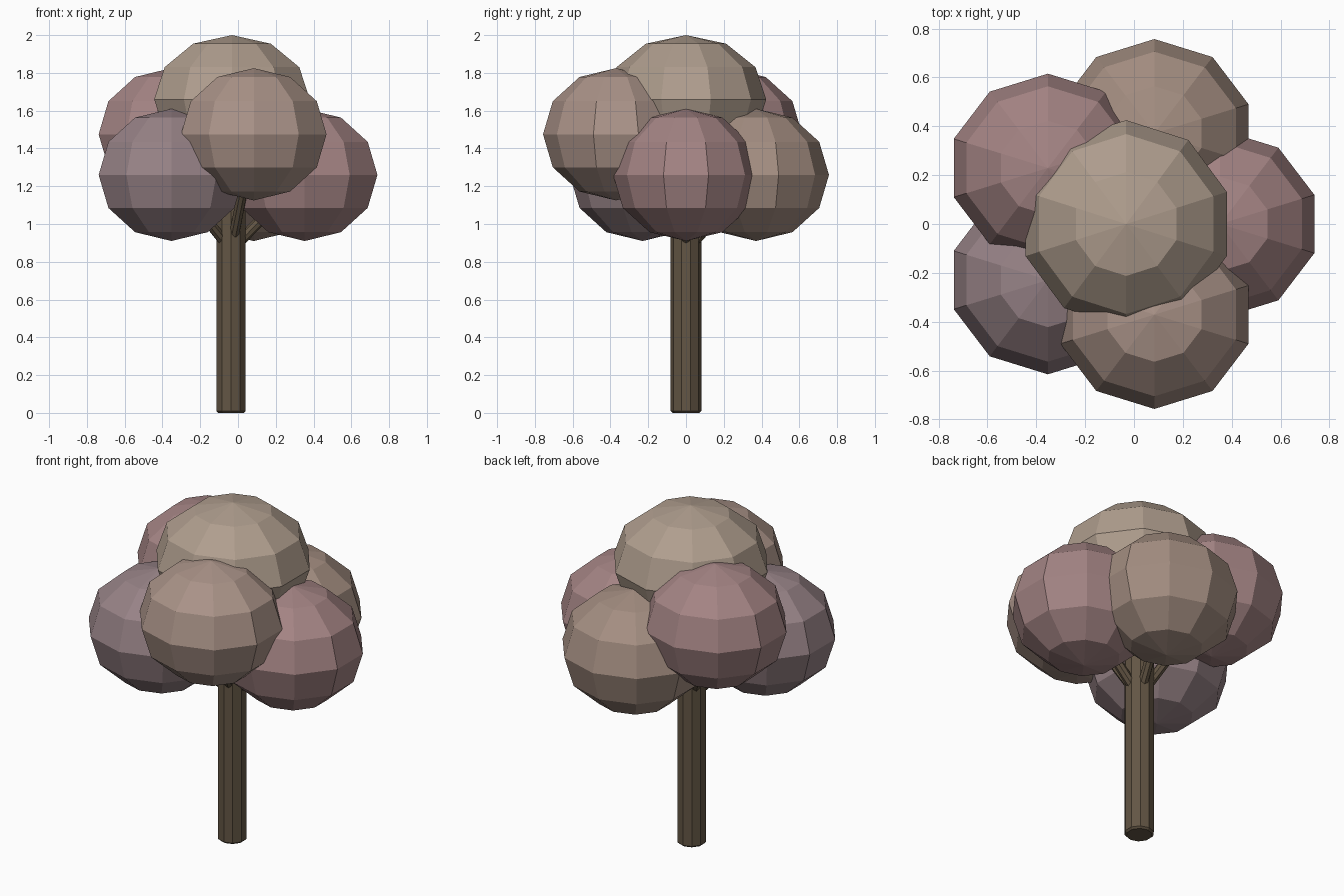
import bpy, bmesh
from math import cos, sin, radians
from mathutils import Vector

if "Cube" in bpy.data.objects:
    bpy.data.objects.remove(bpy.data.objects["Cube"])

AXIS_X = -0.037   # trunk axis, offset so the whole tree is centred


def paint(obj, name, rgb):
    mat = bpy.data.materials.get(name) or bpy.data.materials.new(name)
    mat.diffuse_color = (*rgb, 1)
    mat.use_nodes = True
    mat.node_tree.nodes["Principled BSDF"].inputs["Base Color"].default_value = mat.diffuse_color
    obj.data.materials.append(mat)


def leaf_ball(name, centre, size, rgb):
    bpy.ops.mesh.primitive_uv_sphere_add(segments=10, ring_count=6, radius=1, location=centre)
    obj = bpy.context.object
    obj.name = name
    obj.scale = size
    bpy.ops.object.transform_apply(location=False, rotation=False, scale=True)
    paint(obj, name + "_colour", rgb)


def rod(name, start, end, radius, sides):
    start, end = Vector(start), Vector(end)
    axis = end - start
    bpy.ops.mesh.primitive_cylinder_add(vertices=sides, radius=radius, depth=axis.length,
                                        location=(start + end) / 2)
    obj = bpy.context.object
    obj.name = name
    obj.rotation_euler = axis.to_track_quat('Z', 'Y').to_euler() if axis.xy.length > 1e-4 else (0, 0, 0)
    paint(obj, "bark", (0.125, 0.092, 0.058))
    return obj


# Trunk with a slightly chamfered foot
trunk = rod("trunk", (AXIS_X, 0, 0), (AXIS_X, 0, 1.2), 0.081, 10)
bm = bmesh.new()
bm.from_mesh(trunk.data)
foot = [e for e in bm.edges if all(v.co.z < 0 for v in e.verts)]
bmesh.ops.bevel(bm, geom=foot, offset=0.01, segments=1, affect='EDGES', profile=0.5)
bm.to_mesh(trunk.data)
bm.free()

# Ring of five leaf balls, each carried by a branch
ring = [
    ("right", 1.26, (0.37, 0.23, 0.23)),
    ("back", 1.26, (0.37, 0.27, 0.22)),
    ("back_left", 1.475, (0.37, 0.23, 0.23)),
    ("front_left", 1.26, (0.31, 0.225, 0.24)),
    ("front", 1.475, (0.40, 0.29, 0.245)),
]
for i, (side, z, rgb) in enumerate(ring):
    a = radians(72 * i)
    centre = (AXIS_X + 0.39 * cos(a), 0.39 * sin(a), z)
    leaf_ball(side + "_leaf_ball", centre, (0.405, 0.386, 0.35), rgb)
    rod(side + "_branch", (AXIS_X, 0, 0.86), centre, 0.028, 8)

# Crown
leaf_ball("top_leaf_ball", (-0.032, 0, 1.66), (0.433, 0.425, 0.34), (0.43, 0.34, 0.27))
